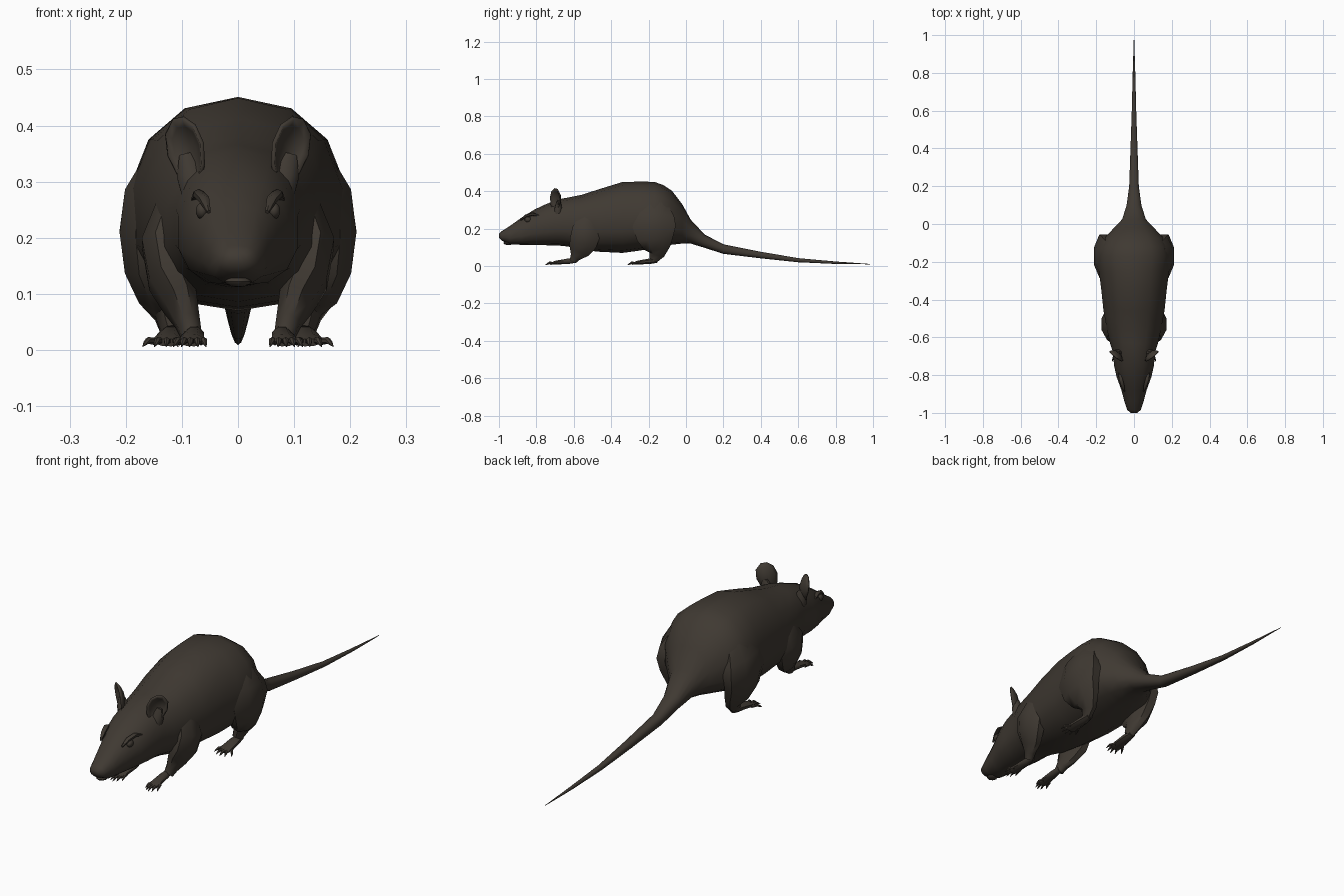
import bpy, bmesh, math
from mathutils import Vector

if "Cube" in bpy.data.objects:
    bpy.data.objects.remove(bpy.data.objects["Cube"])

fur = bpy.data.materials.new("dark brown fur")
fur.diffuse_color = (0.050, 0.041, 0.032, 1)
fur.use_nodes = True
fur.node_tree.nodes["Principled BSDF"].inputs["Base Color"].default_value = fur.diffuse_color


def finish(bm, name, angle=50):
    bmesh.ops.recalc_face_normals(bm, faces=bm.faces)
    me = bpy.data.meshes.new(name)
    bm.to_mesh(me)
    bm.free()
    ob = bpy.data.objects.new(name, me)
    bpy.context.collection.objects.link(ob)
    me.materials.append(fur)
    bpy.ops.object.select_all(action='DESELECT')
    ob.select_set(True)
    bpy.context.view_layer.objects.active = ob
    bpy.ops.object.shade_smooth_by_angle(angle=math.radians(angle))
    return ob


def skin(bm, rings):
    """Join rings of points into a capped tube."""
    vs = [[bm.verts.new(p) for p in r] for r in rings]
    n = len(vs[0])
    for a, b in zip(vs, vs[1:]):
        for i in range(n):
            j = (i + 1) % n
            bm.faces.new((a[i], a[j], b[j], b[i]))
    bm.faces.new(vs[0])
    bm.faces.new(vs[-1])


def limb(bm, path, sides=8):
    """Tube along (x, y, z, half width in x, half depth) stations."""
    pts = [Vector(p[:3]) for p in path]
    rings = []
    for k, p in enumerate(path):
        t = (pts[min(k + 1, len(pts) - 1)] - pts[max(k - 1, 0)]).normalized()
        u = (Vector((1, 0, 0)) - t * t.x).normalized()
        v = t.cross(u)
        rings.append([pts[k] + u * p[3] * math.cos(a) + v * p[4] * math.sin(a)
                      for a in (2 * math.pi * (i + .5) / sides for i in range(sides))])
    skin(bm, rings)


# Body, head and tail: y, half width, top z, bottom z, height of widest point
stations = [
    (-1.00, .018, .172, .150, .162),
    (-.985, .036, .186, .135, .158),
    (-.94, .052, .215, .116, .160),
    (-.88, .068, .258, .113, .175),
    (-.81, .094, .302, .112, .195),
    (-.75, .108, .330, .111, .205),
    (-.68, .114, .357, .109, .215),
    (-.63, .130, .366, .104, .215),
    (-.56, .146, .380, .086, .215),
    (-.46, .165, .412, .076, .220),
    (-.34, .178, .449, .070, .225),
    (-.25, .190, .451, .082, .228),
    (-.17, .198, .450, .095, .230),
    (-.12, .186, .432, .106, .230),
    (-.075, .160, .402, .114, .228),
    (-.02, .108, .330, .120, .215),
    (.025, .064, .248, .120, .180),
    (.10, .040, .168, .097, .133),
    (.20, .026, .116, .065, .090),
    (.40, .019, .076, .041, .058),
    (.60, .012, .042, .020, .031),
    (.80, .007, .024, .011, .018),
    (.985, .001, .011, .009, .010),
]
bm = bmesh.new()
rings = []
for y, w, top, bot, mid in stations:
    ring = []
    for i in range(14):
        a = 2 * math.pi * (i + .5) / 14
        c, s = math.cos(a), math.sin(a)
        k = (s / math.sin(math.pi * 6.5 / 14 + 0)) if abs(s) > .97 else s
        x = w * math.copysign(abs(c) ** .88, c)
        h = top - mid if s > 0 else mid - bot
        s2 = math.copysign(min(1, abs(s) * 1.0) ** .88, s)
        ring.append((x, y, mid + h * s2))
    zs = [p[2] for p in ring]                # stretch so the crown meets the profile
    hi, lo = max(zs), min(zs)
    ring = [(x, yy, bot + (z - lo) / (hi - lo) * (top - bot)) for x, yy, z in ring]
    rings.append(ring)
skin(bm, rings)
finish(bm, "body_and_tail", 60)


def foot(bm, sx, x, y, length, splay, size):
    """Low paw with five spread, clawed toes."""
    limb(bm, [(sx * x, y + .035, .030, .016 * size, .014), (sx * x, y, .026, .022 * size, .016),
              (sx * (x + .004), y - length * .55, .018, .027 * size, .011),
              (sx * (x + .006), y - length * .72, .013, .022 * size, .007)], 8)
    for i in range(5):
        f = (i - 2) / 2
        bx = x + .005 + f * .020 * size
        by = y - length * (.62 - .14 * f * f)
        reach = length * (.36 - .05 * f * f)
        tx = bx + f * splay + .003
        limb(bm, [(sx * bx, by, .015, .0065, .007),
                  (sx * (bx * .4 + tx * .6), by - reach * .55, .017, .006, .006),
                  (sx * (bx * .2 + tx * .8), by - reach * .75, .012, .004, .004),
                  (sx * tx, by - reach, .006, .0008, .0008)], 6)


def ear(sx):
    """Thin cupped ear opening forward and outward."""
    bm = bmesh.new()
    base = Vector((.080, -.705, .295))
    up = Vector((.028, .008, .120))
    across = Vector((.031, .026, -.008))
    back = Vector((-.010, .020, 0))
    outline = [(0, -.35), (.25, -.80), (.55, -1.0), (.82, -.80), (.97, -.30), (.98, .30),
               (.80, .88), (.50, 1.0), (.22, .75), (0, .35)]
    layers = []
    for scale, depth in ((1, 0), (.78, .45), (.40, .9)):
        ring = []
        for u, v in outline:
            p = base + up * (.48 + (u - .48) * scale) + across * v * scale + back * depth
            ring.append(bm.verts.new((sx * p.x, p.y, p.z)))
        layers.append(ring)
    n = len(outline)
    for a, b in zip(layers, layers[1:]):
        for i in range(n):
            j = (i + 1) % n
            bm.faces.new((a[i], a[j], b[j], b[i]))
    bm.faces.new(layers[-1])
    ob = finish(bm, "ear")
    mod = ob.modifiers.new("thickness", 'SOLIDIFY')
    mod.thickness = .007
    mod.offset = 0
    # root joining the ear to the skull
    bm = bmesh.new()
    limb(bm, [(sx * .070, -.685, .27, .03, .03), (sx * .084, -.682, .315, .028, .020),
              (sx * .092, -.680, .35, .014, .009)], 8)
    finish(bm, "ear_root")


def ball(bm, centre, radii, seg=10, rings=7):
    r = bmesh.ops.create_uvsphere(bm, u_segments=seg, v_segments=rings, radius=1)
    for v in r["verts"]:
        v.co = Vector(centre) + Vector([a * b for a, b in zip(v.co, radii)])


for sx in (-1, 1):
    # Front leg: shoulder, elbow, wrist, paw
    bm = bmesh.new()
    limb(bm, [(sx * .115, -.52, .25, .035, .06), (sx * .130, -.53, .19, .045, .085),
              (sx * .122, -.55, .125, .040, .080), (sx * .103, -.57, .085, .033, .062),
              (sx * .090, -.590, .050, .024, .030), (sx * .083, -.605, .026, .020, .020)])
    foot(bm, sx, .078, -.625, .130, .012, .85)
    finish(bm, "front_leg")

    # Hind leg: broad thigh, ankle, paw
    bm = bmesh.new()
    limb(bm, [(sx * .130, -.16, .33, .040, .07), (sx * .155, -.17, .27, .052, .115),
              (sx * .163, -.17, .21, .052, .125), (sx * .158, -.165, .15, .048, .105),
              (sx * .142, -.155, .100, .040, .075), (sx * .124, -.155, .065, .027, .044),
              (sx * .118, -.175, .032, .020, .024)])
    foot(bm, sx, .120, -.190, .125, .022, 1.0)
    finish(bm, "hind_leg")

    ear(sx)

    # Eye with a brow fold above it
    bm = bmesh.new()
    ball(bm, (sx * .064, -.845, .248), (.012, .018, .015))
    finish(bm, "eye")
    bm = bmesh.new()
    limb(bm, [(sx * .052, -.885, .246, .004, .004), (sx * .060, -.855, .268, .010, .008),
              (sx * .070, -.820, .278, .011, .009), (sx * .080, -.785, .268, .004, .004)], 6)
    finish(bm, "brow")

# Nose pad and lower lip
bm = bmesh.new()
for sx in (-1, 1):
    ball(bm, (sx * .010, -.988, .162), (.012, .012, .010), 8, 6)
ball(bm, (0, -.950, .122), (.024, .026, .010), 8, 6)
finish(bm, "nose_and_lip")
